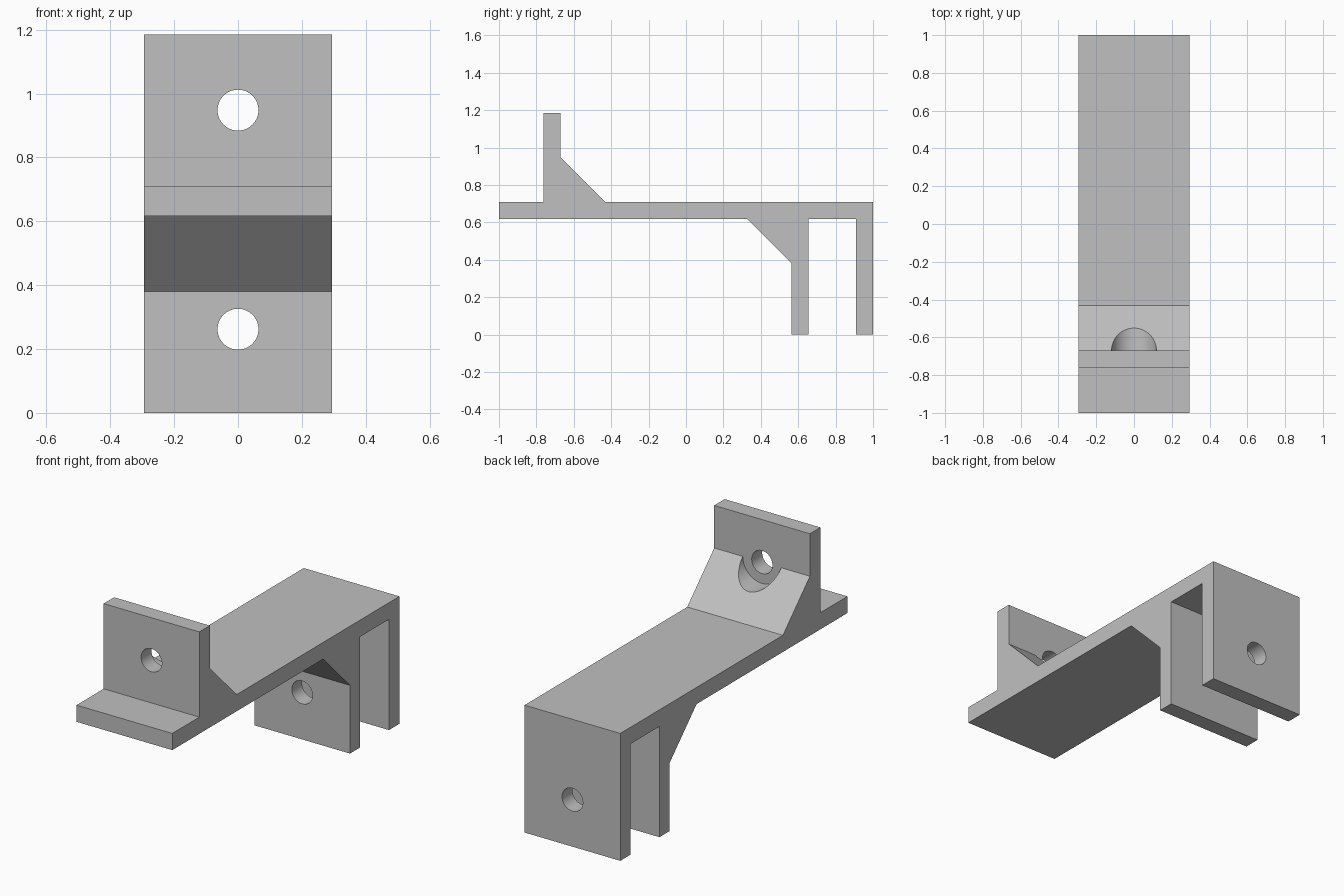
import bpy, bmesh, math
from mathutils import Matrix

old = bpy.data.objects.get("Cube")
if old:
    bpy.data.objects.remove(old, do_unlink=True)

HALF_WIDTH = 0.295
UPPER_Z, LOWER_Z = 0.948, 0.262   # bolt hole heights
WALL_BACK = -0.67                 # rear face of the upright plate

grey = bpy.data.materials.new("plain grey")
grey.use_nodes = True
colour = (0.53, 0.53, 0.53, 1)
grey.diffuse_color = colour
grey.node_tree.nodes["Principled BSDF"].inputs["Base Color"].default_value = colour


def add_object(name, bm):
    bmesh.ops.recalc_face_normals(bm, faces=bm.faces)
    mesh = bpy.data.meshes.new(name)
    bm.to_mesh(mesh)
    bm.free()
    mesh.materials.append(grey)
    obj = bpy.data.objects.new(name, mesh)
    bpy.context.collection.objects.link(obj)
    return obj


def drill(target, name, z, radius, y0, y1):
    """Cut a round hole running along y from y0 to y1."""
    bm = bmesh.new()
    place = Matrix.Translation((0, (y0 + y1) / 2, z)) @ Matrix.Rotation(math.pi / 2, 4, 'X')
    bmesh.ops.create_cone(bm, cap_ends=True, segments=64, radius1=radius,
                          radius2=radius, depth=y1 - y0, matrix=place)
    cutter = add_object(name, bm)
    cutter.hide_render = True
    mod = target.modifiers.new(name, 'BOOLEAN')
    mod.operation = 'DIFFERENCE'
    mod.solver = 'EXACT'
    mod.object = cutter
    bpy.context.view_layer.objects.active = target
    bpy.ops.object.modifier_apply(modifier=name)
    bpy.data.objects.remove(cutter, do_unlink=True)


# Side profile (y, z): beam, gusseted upright plate and two hanging legs
profile = [
    (-1, 0.617), (0.328, 0.617), (0.565, 0.38), (0.565, 0), (0.655, 0),
    (0.655, 0.617), (0.908, 0.617), (0.908, 0), (1, 0), (1, 0.71),
    (-0.432, 0.71), (WALL_BACK, UPPER_Z), (WALL_BACK, 1.185),
    (-0.762, 1.185), (-0.762, 0.71), (-1, 0.71),
]
bm = bmesh.new()
side = bm.faces.new([bm.verts.new((-HALF_WIDTH, y, z)) for y, z in profile])
swept = bmesh.ops.extrude_face_region(bm, geom=[side])["geom"]
bmesh.ops.translate(bm, vec=(2 * HALF_WIDTH, 0, 0),
                    verts=[g for g in swept if isinstance(g, bmesh.types.BMVert)])
bracket = add_object("bracket", bm)

# Bolt holes and the clearance pocket cut into the sloped gusset
drill(bracket, "upper_hole", UPPER_Z, 0.064, -0.9, -0.4)
drill(bracket, "lower_hole", LOWER_Z, 0.064, 0.4, 1.1)
drill(bracket, "gusset_pocket", UPPER_Z, 0.119, WALL_BACK, -0.3)

# Smooth hole walls, crisp edges elsewhere
bpy.ops.object.select_all(action='DESELECT')
bracket.select_set(True)
bpy.context.view_layer.objects.active = bracket
bpy.ops.object.shade_smooth_by_angle(angle=math.radians(30))
